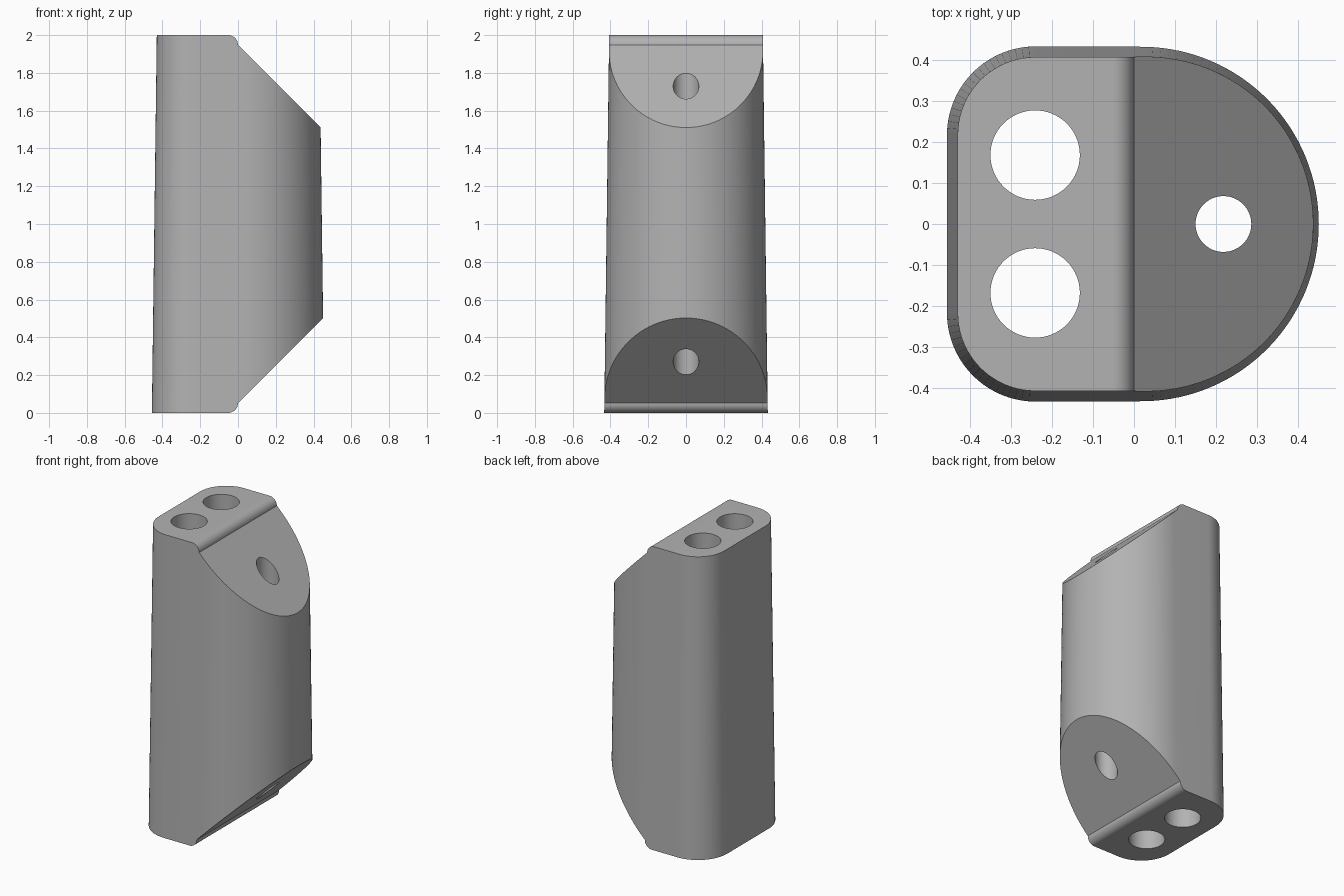
import bpy
import bmesh
from math import sin, cos, pi, radians
from mathutils import Vector

if "Cube" in bpy.data.objects:
    bpy.data.objects.remove(bpy.data.objects["Cube"], do_unlink=True)

grey = bpy.data.materials.new("plain grey")
grey.use_nodes = True
colour = (0.45, 0.45, 0.45, 1)
grey.diffuse_color = colour
grey.node_tree.nodes["Principled BSDF"].inputs["Base Color"].default_value = colour


def loft(name, lower, upper):
    """Closed solid between two matching loops of points."""
    bm = bmesh.new()
    a = [bm.verts.new(p) for p in lower]
    b = [bm.verts.new(p) for p in upper]
    bm.faces.new(a)
    bm.faces.new(b)
    for i in range(len(a)):
        j = (i + 1) % len(a)
        bm.faces.new((a[i], a[j], b[j], b[i]))
    bmesh.ops.recalc_face_normals(bm, faces=bm.faces)
    mesh = bpy.data.meshes.new(name)
    bm.to_mesh(mesh)
    bm.free()
    mesh.materials.append(grey)
    obj = bpy.data.objects.new(name, mesh)
    bpy.context.collection.objects.link(obj)
    return obj


def arc(cx, cy, r, start, end, steps):
    angles = [radians(start + (end - start) * i / steps) for i in range(steps + 1)]
    return [(cx + r * cos(t), cy + r * sin(t)) for t in angles]


def section(z):
    """D-shaped outline, shrinking by the draft towards the top."""
    inset = 0.013 * z
    points = arc(0.024, 0, 0.433 - inset, -90, 90, 64)
    points += arc(-0.24, 0.217, 0.216 - inset, 90, 180, 20)
    points += arc(-0.24, -0.217, 0.216 - inset, 180, 270, 20)
    return [Vector((x, y, z)) for x, y in points]


def boolean(obj, cutter, operation):
    mod = obj.modifiers.new(cutter.name, "BOOLEAN")
    mod.operation = operation
    mod.solver = "EXACT"
    mod.object = cutter
    bpy.context.view_layer.objects.active = obj
    bpy.ops.object.modifier_apply(modifier=mod.name)
    bpy.data.objects.remove(cutter, do_unlink=True)


# Tapered body
body = loft("tapered_body", section(-0.1), section(2.1))

# Side silhouette: flat ends, rounded lip and sloping faces
top_edge = [(-1, 2)] + arc(-0.052, 1.948, 0.052, 90, 0, 10)
outline = top_edge + [(0.948, 1)] + [(x, 2 - z) for x, z in reversed(top_edge)]
silhouette = loft("silhouette_cutter",
                  [(x, -1, z) for x, z in outline],
                  [(x, 1, z) for x, z in outline])
boolean(body, silhouette, "INTERSECT")

# Through holes
for x, y, r in ((-0.241, 0.168, 0.109), (-0.241, -0.168, 0.109), (0.218, 0, 0.068)):
    ring = arc(x, y, r, 0, 354.375, 63)
    hole = loft("hole_cutter",
                [(px, py, -0.5) for px, py in ring],
                [(px, py, 2.5) for px, py in ring])
    boolean(body, hole, "DIFFERENCE")

# Smooth curves, sharp rims
bpy.ops.object.select_all(action="DESELECT")
body.select_set(True)
bpy.context.view_layer.objects.active = body
bpy.ops.object.shade_smooth_by_angle(angle=radians(25))
